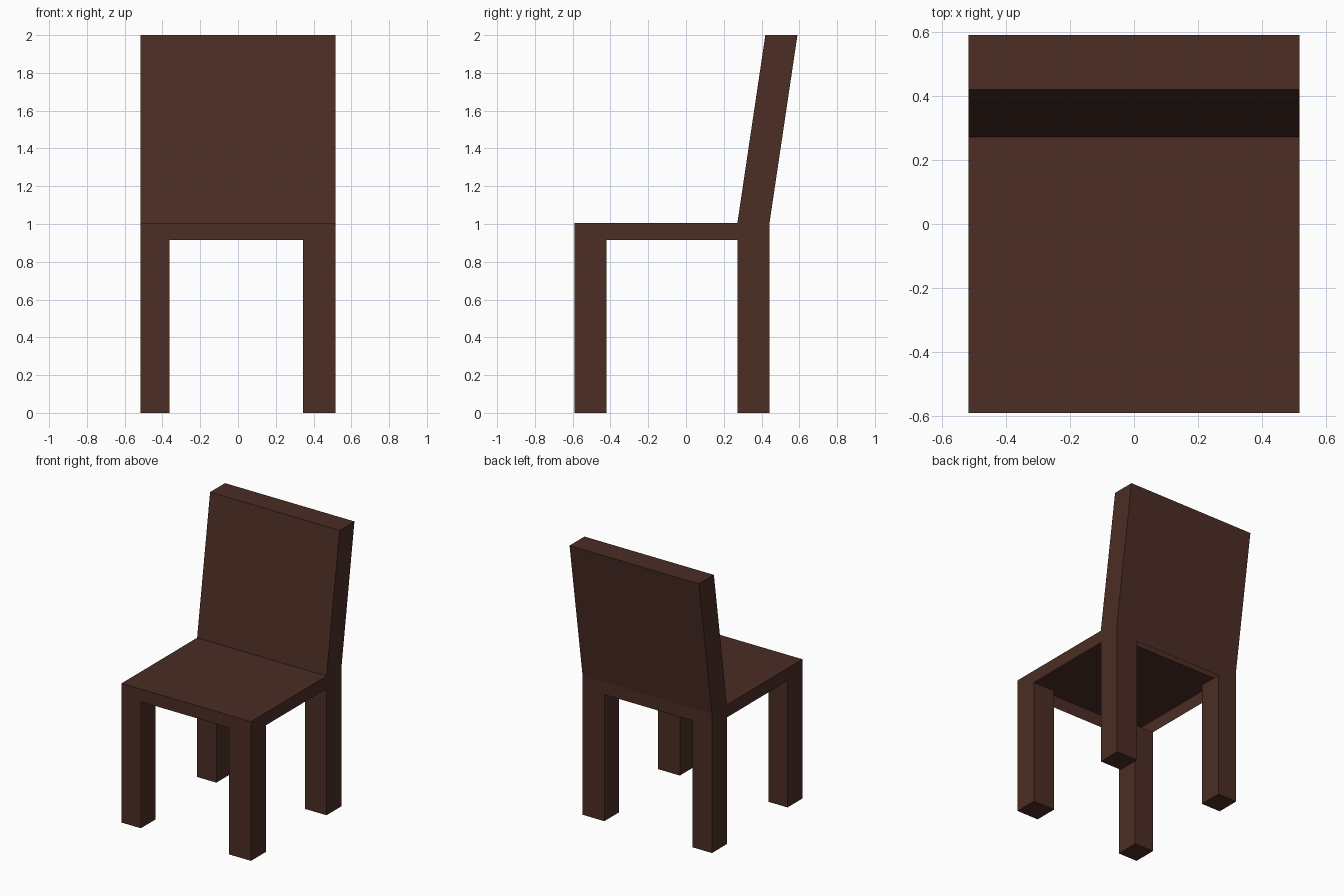
import bpy
import bmesh
from mathutils import Vector

cube = bpy.data.objects.get("Cube")
if cube:
    bpy.data.objects.remove(cube, do_unlink=True)

# Main dimensions
LEFT, RIGHT = 0.517, -0.517
LEG_IN_L, LEG_IN_R = 0.343, -0.363
FRONT, FRONT_IN = -0.59, -0.42
BACK_IN, BACK = 0.272, 0.442
UNDER, SEAT, TOP = 0.914, 1.005, 2.0
LEAN = 0.148

# Dark brown wood
wood = bpy.data.materials.new("dark_brown_wood")
colour = (0.072, 0.026, 0.018, 1.0)
wood.diffuse_color = colour
wood.use_nodes = True
wood.node_tree.nodes["Principled BSDF"].inputs["Base Color"].default_value = colour


def shell(name, xs, ys, zs, is_open, lean=0.0, cut_y=None):
    """Thin-walled box; faces for which is_open(face) holds are left out."""
    bm = bmesh.new()
    bmesh.ops.create_cube(bm, size=1.0)
    for v in bm.verts:
        v.co = Vector((xs[v.co.x > 0], ys[v.co.y > 0], zs[v.co.z > 0]))
    if cut_y is not None:
        bmesh.ops.bisect_plane(bm, geom=bm.verts[:] + bm.edges[:] + bm.faces[:],
                               plane_co=(0, cut_y, 0), plane_no=(0, 1, 0))
    bm.normal_update()
    bmesh.ops.delete(bm, geom=[f for f in bm.faces if is_open(f)], context="FACES")
    for v in bm.verts:
        if v.co.z > zs[0]:
            v.co.y += lean
    mesh = bpy.data.meshes.new(name)
    bm.to_mesh(mesh)
    bm.free()
    mesh.materials.append(wood)
    obj = bpy.data.objects.new(name, mesh)
    bpy.context.collection.objects.link(obj)
    return obj


def bottom(f):
    return f.normal.z < -0.5


def top(f):
    return f.normal.z > 0.5


# Seat: hollow underneath, and open upward into the backrest
shell("seat", (RIGHT, LEFT), (FRONT, BACK), (UNDER, SEAT),
      lambda f: bottom(f) or (top(f) and f.calc_center_median().y > BACK_IN),
      cut_y=BACK_IN)

# Leaning backrest, hollow from below
shell("backrest", (RIGHT, LEFT), (BACK_IN, BACK), (SEAT, TOP), bottom, lean=LEAN)

# Four square legs, open into the seat
for side, xs in (("left", (LEG_IN_L, LEFT)), ("right", (RIGHT, LEG_IN_R))):
    for end, ys in (("front", (FRONT, FRONT_IN)), ("back", (BACK_IN, BACK))):
        shell(f"{end}_{side}_leg", xs, ys, (0.0, UNDER), top)
